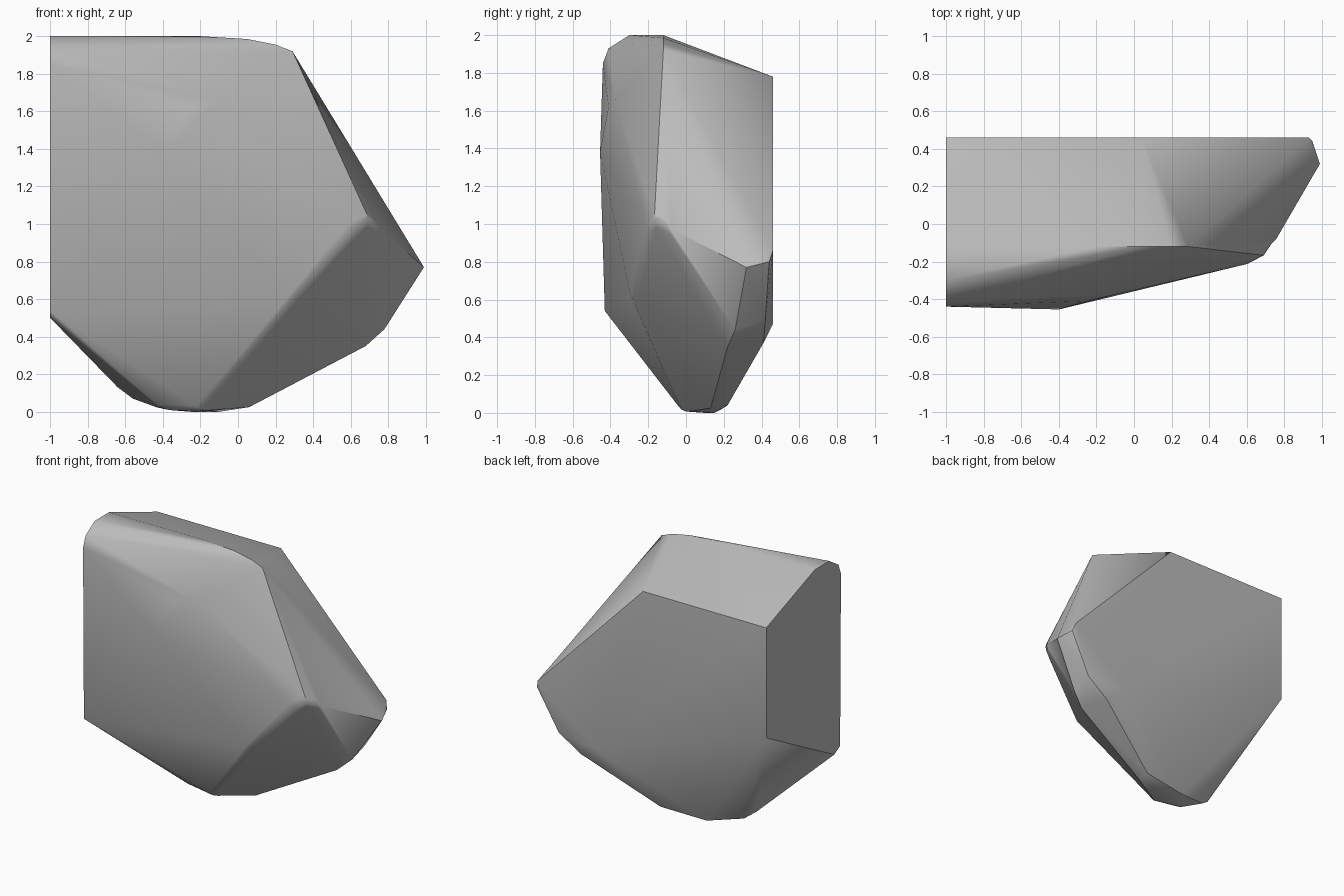
import bpy, bmesh, math
from mathutils import Vector

old = bpy.data.objects.get("Cube")
if old:
    bpy.data.objects.remove(old, do_unlink=True)

# Stone material
stone = bpy.data.materials.new("stone_grey")
stone.use_nodes = True
GREY = (0.5, 0.5, 0.5, 1)
stone.diffuse_color = GREY
stone.node_tree.nodes["Principled BSDF"].inputs["Base Color"].default_value = GREY

# Corners of the chunk, grouped by the cut they belong to
flat_side = [(-1, .46, 1.78), (-1, .46, .94), (-1, -.36, .5), (-1, -.43, .54),
             (-1, -.44, 1.85), (-1, -.41, 1.93), (-1, -.3, 2), (-1, -.125, 2)]
top_rim = [(-.2, -.12, 2), (.05, -.12, 1.985), (.2, -.12, 1.955), (.29, -.12, 1.92)]
back = [(.04, .46, 1.78), (.7, .46, 1.1), (.93, .46, .86), (.45, .46, .47)]
right_tip = [(.99, .32, .77), (.95, .44, .8), (.78, .26, .44), (.68, .22, .35),
             (.6, .41, .37), (.78, .42, .49)]
front = [(-.4, -.455, 1.38), (-.25, -.41, 1.62), (-.1, -.375, 1.66), (.3, -.285, .6),
         (.62, -.21, .98), (.7, -.17, 1.02), (.74, -.11, .99)]
base = [(-.64, .06, .13), (-.56, .1, .07), (-.4, .02, .012), (-.2, -.02, .006),
        (-.25, .1, 0), (-.1, .15, 0), (.06, .13, .025), (.06, .22, .04), (-.3, .18, .015)]

bm = bmesh.new()
for p in flat_side + top_rim + back + right_tip + front + base:
    bm.verts.new(p)
hull = bmesh.ops.convex_hull(bm, input=bm.verts[:])
bmesh.ops.delete(bm, geom=[v for v in bm.verts if not v.link_faces], context='VERTS')
bmesh.ops.dissolve_limit(bm, angle_limit=math.radians(2), verts=bm.verts[:], edges=bm.edges[:])

# Soften the worn front ridges, leaving the cut edges crisp
worn = [e for e in bm.edges
        if len(e.link_faces) == 2 and e.calc_face_angle(0) > math.radians(12)
        and all(v.co.y < 0.05 and v.co.x > -.99 and v.co.z < 1.2 for v in e.verts)]
bmesh.ops.bevel(bm, geom=worn, offset=.035, segments=3, profile=.5, affect='EDGES', clamp_overlap=True)
bmesh.ops.recalc_face_normals(bm, faces=bm.faces[:])

mesh = bpy.data.meshes.new("rock_chunk")
bm.to_mesh(mesh)
bm.free()
mesh.materials.append(stone)
rock = bpy.data.objects.new("rock_chunk", mesh)
bpy.context.collection.objects.link(rock)

# Smooth shading with crisp cut edges
bpy.context.view_layer.objects.active = rock
rock.select_set(True)
bpy.ops.object.shade_smooth_by_angle(angle=math.radians(32))
weighted = rock.modifiers.new("even_shading", 'WEIGHTED_NORMAL')
weighted.keep_sharp = True
